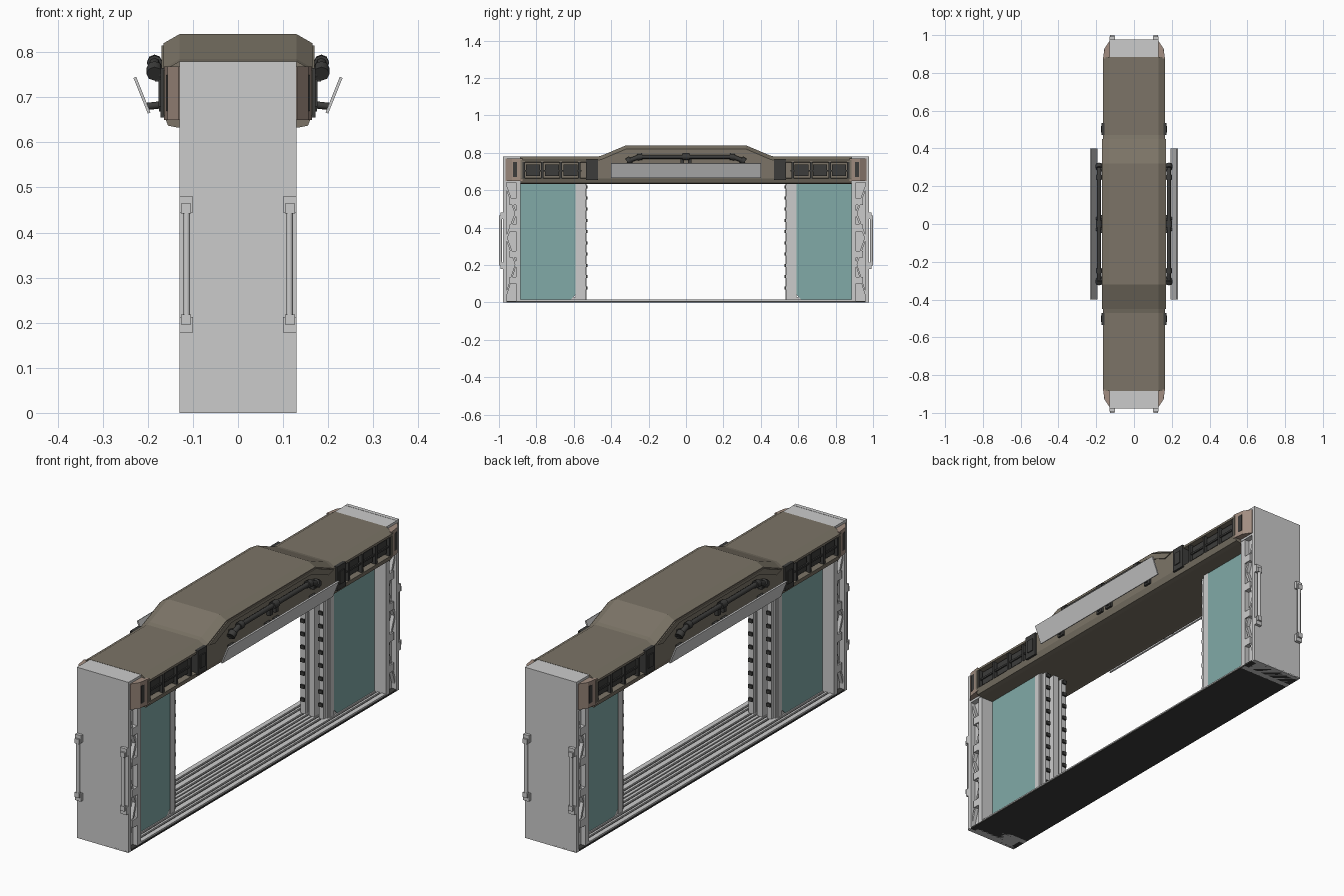
import bpy, bmesh
from math import radians
from mathutils import Matrix, Vector


def material(name, r, g, b):
    m = bpy.data.materials.new(name)
    m.diffuse_color = (r, g, b, 1)
    return m


BROWN = material("brown_shell", 0.20, 0.175, 0.135)
DARK = material("dark_metal", 0.045, 0.045, 0.043)
GLASS = material("teal_glass", 0.22, 0.40, 0.39)
PINK = material("copper_trim", 0.36, 0.27, 0.22)


def finish(name, bm, mat=None, mirror="", smooth=False):
    bmesh.ops.recalc_face_normals(bm, faces=bm.faces[:])
    me = bpy.data.meshes.new(name)
    bm.to_mesh(me)
    bm.free()
    ob = bpy.data.objects.new(name, me)
    bpy.context.collection.objects.link(ob)
    if mat:
        me.materials.append(mat)
    if mirror:
        mod = ob.modifiers.new("mirror", "MIRROR")
        mod.use_axis = ["X" in mirror, "Y" in mirror, False]
        mod.use_clip = False
    if smooth:
        for p in me.polygons:
            p.use_smooth = len(p.vertices) == 4
    return ob


def boxes(name, items, mat=None, mirror="XY"):
    """Each item is (x0, x1, y0, y1, z0, z1)."""
    bm = bmesh.new()
    for x0, x1, y0, y1, z0, z1 in items:
        m = Matrix.Translation(((x0 + x1) / 2, (y0 + y1) / 2, (z0 + z1) / 2))
        bmesh.ops.create_cube(bm, size=1, matrix=m @ Matrix.Diagonal((x1 - x0, y1 - y0, z1 - z0, 1)))
    return finish(name, bm, mat, mirror)


def rods(name, segs, mat=None, mirror="XY", sides=8):
    """Each segment is (start, end, radius)."""
    bm = bmesh.new()
    for a, b, r in segs:
        a, b = Vector(a), Vector(b)
        d = b - a
        m = Matrix.Translation((a + b) / 2) @ d.to_track_quat("Z", "Y").to_matrix().to_4x4()
        bmesh.ops.create_cone(bm, cap_ends=True, segments=sides, radius1=r, radius2=r, depth=d.length, matrix=m)
    return finish(name, bm, mat, mirror, True)


def loft(name, rings, mat=None, mirror=""):
    bm = bmesh.new()
    vs = [[bm.verts.new(p) for p in ring] for ring in rings]
    n = len(vs[0])
    for a, b in zip(vs, vs[1:]):
        for i in range(n):
            j = (i + 1) % n
            bm.faces.new((a[i], a[j], b[j], b[i]))
    bm.faces.new(vs[0])
    bm.faces.new(vs[-1])
    return finish(name, bm, mat, mirror)


# Header shell: cross-sections along y, with side recesses and a raised middle
def section(y, top, side):
    half = [(0.135, 0.633), (0.155, 0.637), (0.165, 0.662), (side, 0.664), (side, 0.748),
            (0.165, 0.75), (0.165, top - 0.02), (0.13, top)]
    pts = half + [(-x, z) for x, z in reversed(half)]
    return [(x, y, z) for x, z in pts]


stations = [(0.885, 0.78, 0.165), (0.875, 0.78, 0.165), (0.874, 0.78, 0.135), (0.471, 0.78, 0.135),
            (0.47, 0.78, 0.165), (0.45, 0.785, 0.165), (0.32, 0.84, 0.165)]
full = [(-y, t, s) for y, t, s in stations] + stations[::-1]
loft("header_shell", [section(*s) for s in full], BROWN)

# Raised arch ribs that follow the header outline on both sides
outer = [(0.45, 0.76), (0.32, 0.815), (-0.32, 0.815), (-0.45, 0.76)]
inner = [(0.41, 0.75), (0.29, 0.80), (-0.29, 0.80), (-0.41, 0.75)]
prof = outer + inner[::-1]
loft("arch_rib", [[(x, y, z) for y, z in prof] for x in (0.160, 0.170)], BROWN, "X")

# Tapered corner caps joining header to posts
loft("header_corner_cap",
     [[(0.12, 0.875, z), (0.164, 0.875, z), (0.156, 0.93, z), (0.132, 0.965, z), (0.12, 0.965, z)]
      for z in (0.65, 0.768)], PINK, "XY")
boxes("header_corner_band", [(0.12, 0.160, 0.885, 0.925, 0.67, 0.75)], DARK)

# Equipment in the side recesses
gear = [(0.13, 0.152, y, y + 0.075, 0.675, 0.738) for y in (0.58, 0.68, 0.78)]
gear += [(0.13, 0.162, y, y + 0.012, 0.662, 0.75) for y in (0.565, 0.663, 0.763, 0.862)]
gear += [(0.13, 0.158, 0.56, 0.875, 0.70, 0.708)]
boxes("recess_equipment", gear, DARK)
boxes("header_clamp", [(0.13, 0.172, 0.47, 0.535, 0.655, 0.765),
                       (0.13, 0.176, 0.485, 0.52, 0.68, 0.74)], DARK)

# Posts: outer plate, recessed web, inner jamb and top cap
boxes("post", [(-0.13, 0.13, 0.96, 0.978, 0, 0.78), (-0.105, 0.105, 0.90, 0.965, 0, 0.70),
               (-0.13, 0.13, 0.88, 0.962, 0.64, 0.779), (-0.128, 0.128, 0.885, 0.91, 0, 0.65)],
      None, "Y")
boxes("post_hinge", [(0.10, 0.128, 0.905, 0.945, z, z + 0.035) for z in (0.1, 0.24, 0.38, 0.52)])
for k, (a, b) in enumerate([(0.03, 0.19), (0.33, 0.19), (0.33, 0.46), (0.60, 0.46)]):
    loft("post_brace_%d" % k, [[(x, 0.96, a), (x, 0.96, a + 0.03), (x, 0.91, b + 0.03), (x, 0.91, b)]
                               for x in (0.10, 0.122)], None, "XY")

# Grab handles on the outer ends
boxes("handle_mount", [(0.10, 0.13, 0.965, 0.992, z, z + 0.035) for z in (0.178, 0.445)])
boxes("handle_foot", [(0.104, 0.126, 0.985, 1.0, z, z + 0.022) for z in (0.196, 0.442)])
rods("handle_bar", [((0.114, 0.992, 0.20), (0.114, 0.992, 0.46), 0.008)])

# Sliding door leaves: glass panes with stiles
loft("glass_pane", [[(x, 0.89, 0.012), (x, 0.62, 0.012), (x, 0.585, 0.045), (x, 0.585, 0.64), (x, 0.89, 0.64)]
                    for x in (0.058, 0.070)], GLASS, "XY")
boxes("door_stile", [(0.02, 0.072, 0.562, 0.59, 0.012, 0.64), (0.03, 0.066, 0.552, 0.564, 0.012, 0.64),
                     (0.02, 0.068, 0.585, 0.625, 0.012, 0.03)])
boxes("door_edge", [(-0.014, 0.014, 0.532, 0.59, 0.012, 0.64), (0.034, 0.058, 0.535, 0.555, 0.012, 0.64)])
boxes("door_edge_stud", [(0.036, 0.056, 0.527, 0.537, z / 100, z / 100 + 0.016)
                         for z in range(7, 62, 6)], DARK)

# Floor sill with slide tracks
boxes("floor_sill", [(-0.13, 0.13, -0.978, 0.978, 0, 0.007)], DARK, "")
boxes("floor_track", [(x, x + w, -0.89, 0.89, 0.006, 0.014)
                      for x, w in ((0.003, 0.014), (0.027, 0.012), (0.05, 0.025), (0.085, 0.01), (0.105, 0.022))],
      None, "X")

# Pipes along the raised middle with their brackets
X = 0.185
rods("side_pipe", [((X, 0, 0.778), (X, 0.25, 0.778), 0.011), ((X, 0.25, 0.778), (X, 0.305, 0.758), 0.012),
                   ((X, 0.0, 0.778), (X, 0.018, 0.778), 0.017), ((X, 0.235, 0.778), (X, 0.26, 0.776), 0.017),
                   ((X, 0.295, 0.765), (X, 0.315, 0.752), 0.018),
                   ((X, 0.305, 0.758), (0.155, 0.305, 0.745), 0.010)], DARK)
boxes("pipe_bracket", [(0.16, 0.184, y, y + 0.02, 0.735, 0.772) for y in (0.01, 0.285)], DARK)

# Tilted side panels on short arms
loft("side_panel", [[(0.194, y, 0.666), (0.200, y, 0.664), (0.232, y, 0.743), (0.226, y, 0.746)]
                    for y in (-0.4, 0.4)], None, "X")
rods("panel_arm", [((0.155, y, 0.685), (0.201, y, 0.68), 0.008) for y in (0.03, 0.295)], DARK)
boxes("panel_arm_mount", [(0.16, 0.175, y - 0.018, y + 0.018, 0.668, 0.705) for y in (0.03, 0.295)], DARK)
